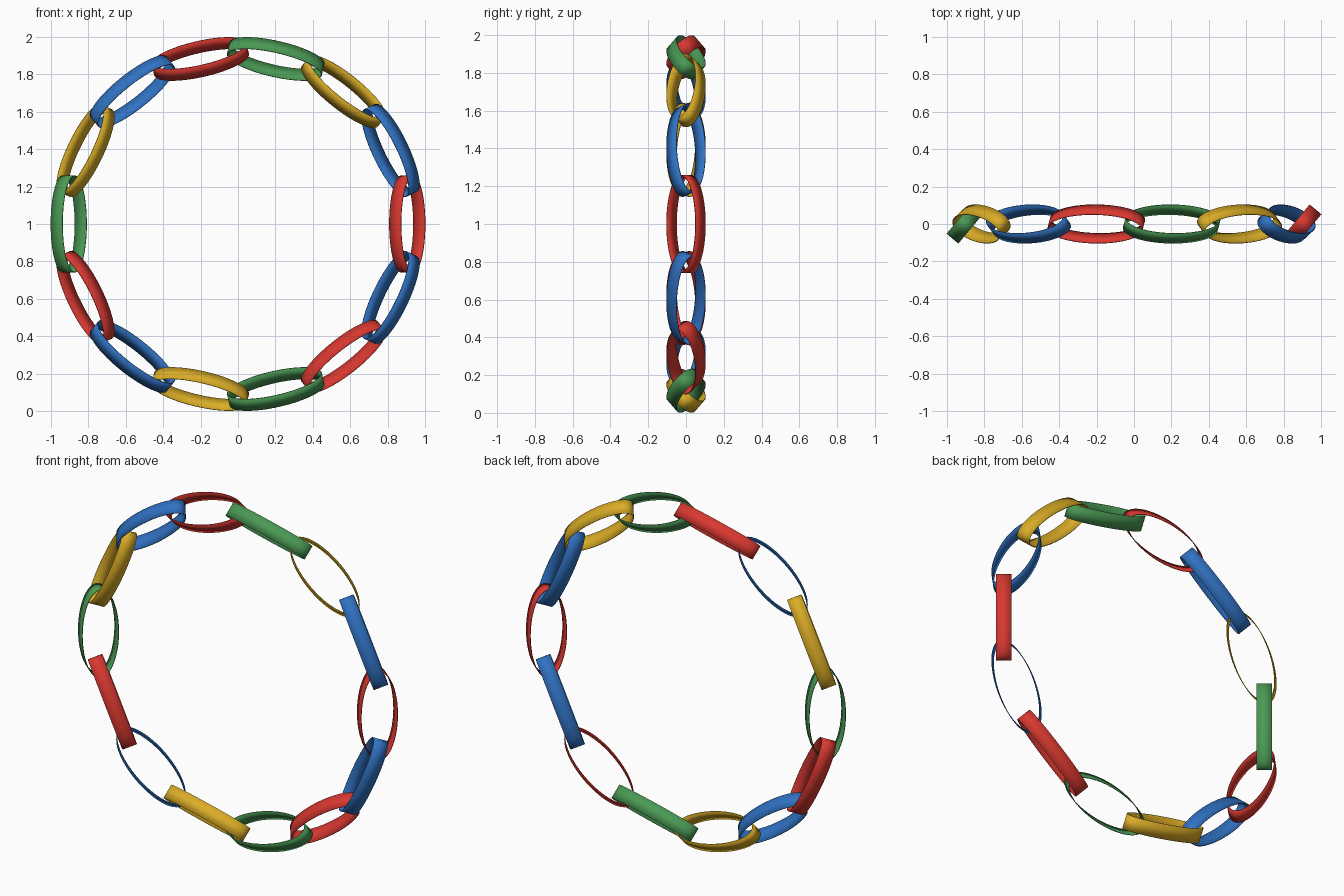
import bpy
import bmesh
from math import sin, cos, pi, radians
from mathutils import Matrix, Vector

cube = bpy.data.objects.get("Cube")
if cube:
    bpy.data.objects.remove(cube, do_unlink=True)

LINKS = 14
RING_RADIUS = 0.905
HALF_LENGTH, HALF_DEPTH, HALF_WIDTH = 0.258, 0.1, 0.041
PAPER = 0.004
TILT = radians(50)
SEGMENTS = 64


def make_material(name, rgb):
    mat = bpy.data.materials.new(name)
    mat.use_nodes = True
    color = (*rgb, 1.0)
    mat.diffuse_color = color
    mat.node_tree.nodes["Principled BSDF"].inputs["Base Color"].default_value = color
    return mat


papers = [
    make_material("red paper", (0.69, 0.04, 0.03)),
    make_material("blue paper", (0.03, 0.17, 0.55)),
    make_material("yellow paper", (0.71, 0.42, 0.02)),
    make_material("green paper", (0.07, 0.32, 0.09)),
]

# Oval paper band, long along local x, strip width along local z
band = bmesh.new()
rims = [[band.verts.new((HALF_LENGTH * cos(a), HALF_DEPTH * sin(a), z))
         for a in (2 * pi * k / SEGMENTS for k in range(SEGMENTS))]
        for z in (-HALF_WIDTH, HALF_WIDTH)]
low, high = rims
for k in range(SEGMENTS):
    n = (k + 1) % SEGMENTS
    band.faces.new((low[k], low[n], high[n], high[k]))

# Links around the ring, tilted alternately to either side
for i in range(LINKS):
    angle = 2 * pi * i / LINKS
    radial = Vector((cos(angle), 0, sin(angle)))
    tangent = Vector((-sin(angle), 0, cos(angle)))
    side = Vector((0, 1 if i % 2 == 0 else -1, 0))
    depth = radial * cos(TILT) + side * sin(TILT)
    width = tangent.cross(depth)

    mesh = bpy.data.meshes.new(f"paper_link_{i + 1}")
    band.to_mesh(mesh)
    mesh.materials.append(papers[i % len(papers)])
    link = bpy.data.objects.new(mesh.name, mesh)
    bpy.context.collection.objects.link(link)

    frame = Matrix((tangent, depth, width)).transposed().to_4x4()
    link.matrix_world = Matrix.Translation(radial * RING_RADIUS + Vector((0, 0, 1))) @ frame

    solid = link.modifiers.new("paper_thickness", 'SOLIDIFY')
    solid.thickness = PAPER
    solid.offset = 0

    bpy.ops.object.select_all(action='DESELECT')
    link.select_set(True)
    bpy.context.view_layer.objects.active = link
    bpy.ops.object.shade_smooth_by_angle(angle=radians(40))

band.free()
